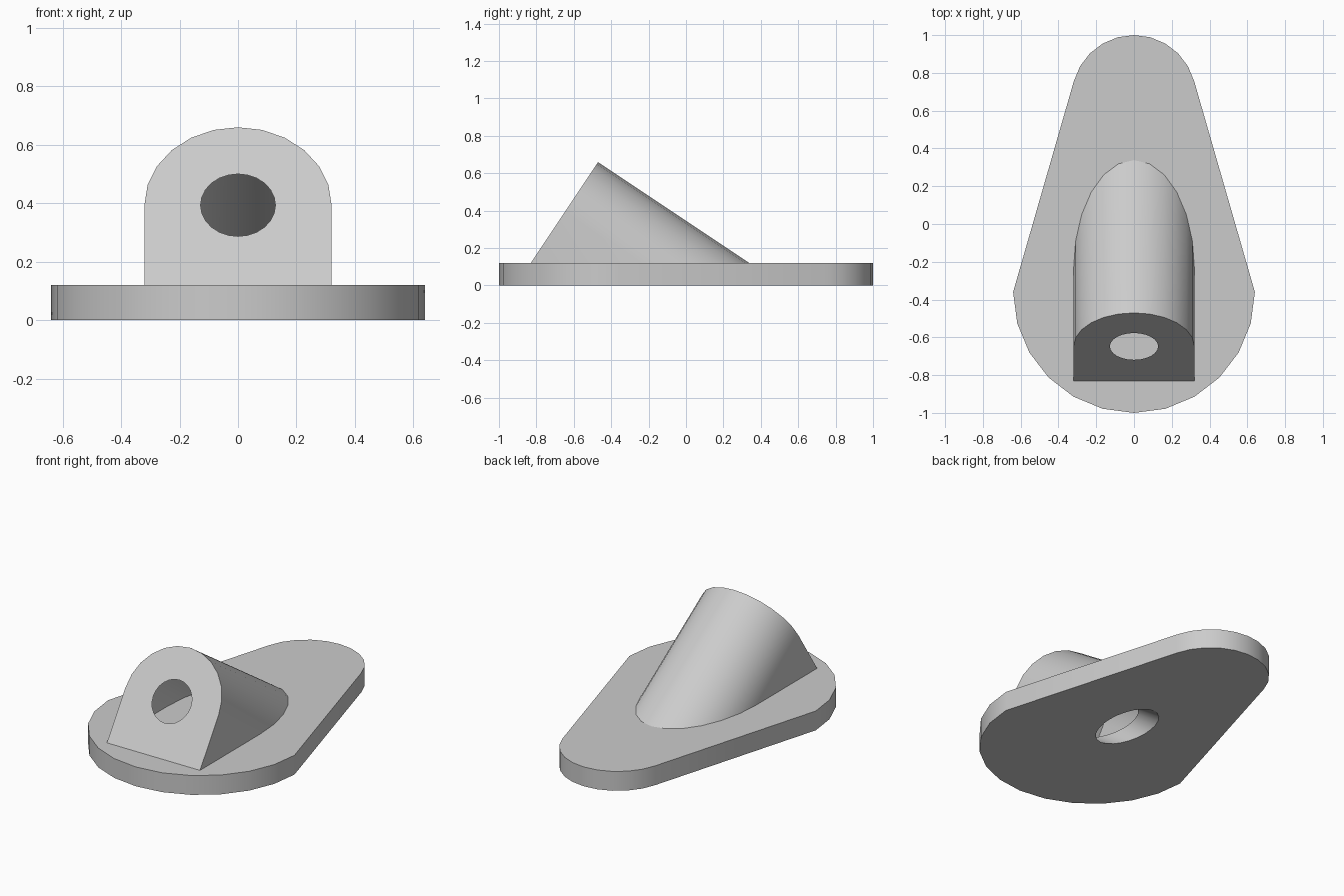
import bpy, bmesh, math
from mathutils import Vector

if "Cube" in bpy.data.objects:
    bpy.data.objects.remove(bpy.data.objects["Cube"])

PLATE_H = 0.12
SLOPE = math.atan2(0.54, 0.36)                          # tilt of the boss face
UP = Vector((0, math.cos(SLOPE), math.sin(SLOPE)))      # up along the boss face
AXIS = Vector((0, math.sin(SLOPE), -math.cos(SLOPE)))   # bore direction, downwards
FOOT = Vector((0, -0.83, PLATE_H))                      # front foot of the boss
RADIUS, BORE, CENTRE = 0.32, 0.128, 0.328

grey = bpy.data.materials.new("light_grey")
grey.use_nodes = True
grey.diffuse_color = (0.6, 0.6, 0.6, 1)
grey.node_tree.nodes["Principled BSDF"].inputs["Base Color"].default_value = (0.6, 0.6, 0.6, 1)


def make_object(name, bm):
    mesh = bpy.data.meshes.new(name)
    bm.to_mesh(mesh)
    bm.free()
    obj = bpy.data.objects.new(name, mesh)
    bpy.context.collection.objects.link(obj)
    mesh.materials.append(grey)
    return obj


def activate(obj):
    bpy.ops.object.select_all(action='DESELECT')
    obj.select_set(True)
    bpy.context.view_layer.objects.active = obj


def arc(radius, start, end, steps, centre=0.0):
    angles = [math.radians(start + (end - start) * i / steps) for i in range(steps + 1)]
    return [(radius * math.cos(a), centre + radius * math.sin(a)) for a in angles]


def prism(points, offset):
    bm = bmesh.new()
    base = bm.faces.new([bm.verts.new(p) for p in points])
    new = bmesh.ops.extrude_face_region(bm, geom=[base], use_keep_orig=True)["geom"]
    bmesh.ops.translate(bm, vec=offset, verts=[v for v in new if isinstance(v, bmesh.types.BMVert)])
    bmesh.ops.recalc_face_normals(bm, faces=bm.faces)
    return bm


# Base plate: narrow round end joined to a wide round end
outline = arc(0.33, 15, 165, 10, 0.67) + arc(0.64, 180, 360, 12, -0.36)
plate = make_object("base_plate", prism([(x, y, 0) for x, y in outline], Vector((0, 0, PLATE_H))))

# Slanted bore through the plate
bore_circle = arc(BORE, 0, 345, 23, CENTRE)
bore_points = [FOOT + Vector((x, 0, 0)) + UP * h for x, h in bore_circle]
cutter = make_object("bore_cutter", prism(bore_points, AXIS * 1.2))
cutter.hide_render = True
cut = plate.modifiers.new("bore", 'BOOLEAN')
cut.object = cutter
cut.solver = 'EXACT'
activate(plate)
bpy.ops.object.modifier_apply(modifier=cut.name)
bpy.data.objects.remove(cutter)

# Slanted hollow boss: arched face with a round opening, swept down to the plate
bm = bmesh.new()
profile = [(RADIUS, 0)] + arc(RADIUS, 0, 180, 12, CENTRE) + [(-RADIUS, 0)]
rim = [bm.verts.new(FOOT + Vector((x, 0, 0)) + UP * h) for x, h in profile]
hole = [bm.verts.new(p) for p in bore_points]
edges = [bm.edges.new((loop[i], loop[(i + 1) % len(loop)]))
         for loop in (rim, hole) for i in range(len(loop))]
bmesh.ops.triangle_fill(bm, edges=edges, use_beauty=True, normal=-AXIS)
low = [rim[0]]
for v in rim[1:-1]:
    low.append(bm.verts.new(v.co + AXIS * ((v.co.z - PLATE_H) / -AXIS.z)))
low.append(rim[-1])
for i in range(len(rim) - 1):
    corners = list(dict.fromkeys((rim[i], low[i], low[i + 1], rim[i + 1])))
    bm.faces.new(corners)
bmesh.ops.recalc_face_normals(bm, faces=bm.faces)
# Make the arched face point outwards
bm.faces.ensure_lookup_table()
front = max(bm.faces, key=lambda f: abs(f.normal.dot(AXIS)))
if front.normal.dot(AXIS) > 0:
    bmesh.ops.reverse_faces(bm, faces=bm.faces)
boss = make_object("slanted_boss", bm)

for obj in (plate, boss):
    activate(obj)
    bpy.ops.object.shade_smooth_by_angle(angle=math.radians(30))
